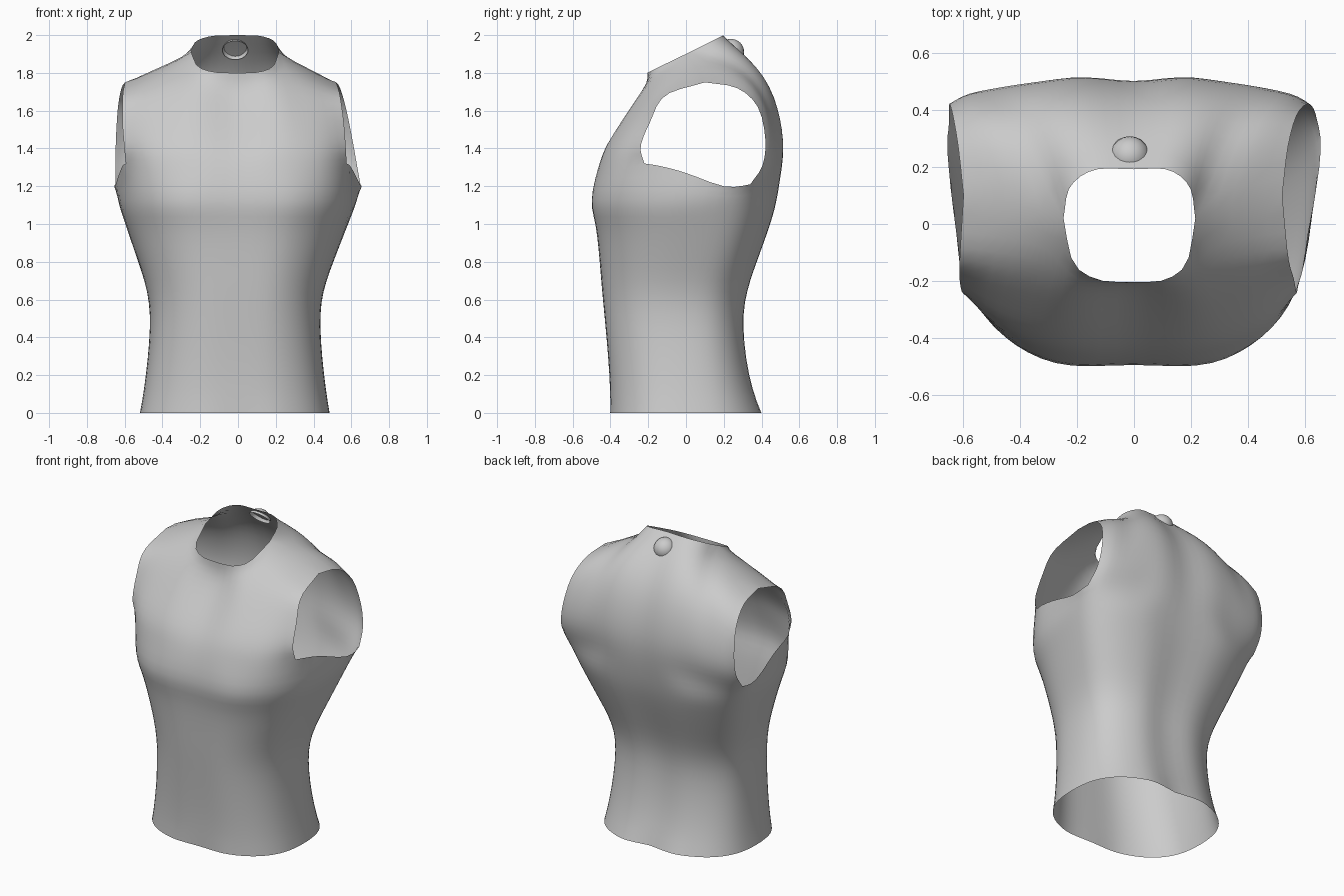
import bpy, bmesh, math
from mathutils import Vector

if "Cube" in bpy.data.objects:
    bpy.data.objects.remove(bpy.data.objects["Cube"])

skin = bpy.data.materials.new("plain grey")
skin.diffuse_color = (0.6, 0.6, 0.6, 1)
skin.use_nodes = True
skin.node_tree.nodes["Principled BSDF"].inputs["Base Color"].default_value = skin.diffuse_color


def smooth_curve(keys, n):
    """Catmull-Rom curve through the keys, sampled at n + 1 points."""
    k = [Vector(p) for p in keys]
    k = [2 * k[0] - k[1]] + k + [2 * k[-1] - k[-2]]
    out = []
    for i in range(n + 1):
        f = i / n * (len(keys) - 1)
        j = min(int(f), len(keys) - 2)
        t = f - j
        a, b, c, d = k[j:j + 4]
        out.append(0.5 * (2 * b + (c - a) * t + (2 * a - 5 * b + 4 * c - d) * t * t
                          + (3 * b - a - 3 * c + d) * t ** 3))
    return out


def coons(bottom, top, left, right, power):
    """Grid of points filling four boundary curves; power keeps the bottom shape higher up."""
    nu, nv = len(bottom) - 1, len(left) - 1
    rows = []
    for j in range(nv + 1):
        v = (j / nv) ** power
        row = []
        for i in range(nu + 1):
            u = i / nu
            corners = ((1 - u) * (1 - v) * bottom[0] + u * (1 - v) * bottom[-1]
                       + (1 - u) * v * top[0] + u * v * top[-1])
            row.append((1 - v) * bottom[i] + v * top[i]
                       + (1 - u) * left[j] + u * right[j] - corners)
        rows.append(row)
    return rows


def left_scale(z):
    """The left half is slightly wider than the right."""
    if z < 0.6:
        return 1.07
    if z < 1.2:
        return 1.07 - 0.07 * (z - 0.6) / 0.6
    return 1 + 0.15 * min(1, (z - 1.2) / 0.55)


def add_grid(bm, rows):
    for side in (1, -1):
        grid = [[bm.verts.new((p.x if side > 0 else -p.x * left_scale(p.z), p.y, p.z))
                 for p in row] for row in rows]
        for r0, r1 in zip(grid, grid[1:]):
            for i in range(len(r0) - 1):
                f = [r0[i], r0[i + 1], r1[i + 1], r1[i]]
                bm.faces.new(f if side > 0 else f[::-1])


SEG = 3   # samples per key segment

# waist to chest: height, half width, front y, back y, y of widest point, squareness, front groove
sections = [(0, .485, -.41, .41, 0, 2.5, .012), (.2, .457, -.415, .345, 0, 2.5, .012),
            (.46, .435, -.437, .313, 0, 2.5, .012), (.64, .45, -.455, .333, .03, 2.5, .012),
            (.82, .515, -.472, .395, .09, 2.55, .015), (1.0, .585, -.495, .46, .14, 2.6, .022),
            (1.12, .632, -.53, .492, .17, 2.7, .035)]
rings = []
for z, a, yf, yb, cy, n, groove in sections:
    ring = []
    for k in range(13):
        t = math.radians(15 * k)
        s, c = math.sin(t), -math.cos(t)
        x = a * max(s, 0) ** (2 / n) if 0 < k < 12 else 0
        y = cy + abs(c) ** (2 / n) * ((yf if c < 0 else yb) - cy)
        y += groove if k == 0 else -0.03 if k == 12 else 0
        ring.append((x, y, z))
    rings.append(ring)

# armpit ring, whose side keys 4 to 7 form the lower edge of the armhole
armpit = [(0, -.455, 1.30), (.17, -.47, 1.30), (.34, -.435, 1.30), (.48, -.36, 1.31),
          (.575, -.22, 1.32), (.61, -.03, 1.28), (.65, .2, 1.20), (.648, .34, 1.21),
          (.59, .41, 1.23), (.46, .45, 1.24), (.32, .475, 1.25), (.17, .505, 1.25),
          (0, .487, 1.25)]
rings.append(armpit)

bm = bmesh.new()
columns = [smooth_curve([r[k] for r in rings], SEG * (len(rings) - 1)) for k in range(13)]
lower = [smooth_curve([c[j] for c in columns], SEG * 12) for j in range(len(columns[0]))]
add_grid(bm, lower)
edge = lower[-1]

# shoulder line and neck edge
shoulder = smooth_curve([(.215, .02, 1.91), (.35, .06, 1.835), (.52, .1, 1.75)], 5)
neck_front = smooth_curve([(0, -.205, 1.80), (.11, -.195, 1.805), (.185, -.135, 1.835),
                           (.215, .02, 1.91)], 7)
neck_back = smooth_curve([(.215, .02, 1.91), (.195, .13, 1.965), (.12, .19, 1.995),
                          (0, .192, 2.0)], 10)

# upper chest
centre = smooth_curve([(0, -.455, 1.30), (0, -.40, 1.41), (0, -.305, 1.54),
                       (0, -.20, 1.69), (0, -.205, 1.80)], 14)
arm = smooth_curve([(.575, -.22, 1.32), (.57, -.24, 1.41), (.56, -.19, 1.54),
                    (.54, -.11, 1.68), (.52, .1, 1.75)], 14)
add_grid(bm, coons(edge[:4 * SEG + 1], neck_front + shoulder[1:], centre, arm, 1.3))

# upper back, slightly fuller behind the shoulder
arm = smooth_curve([(.648, .34, 1.21), (.63, .405, 1.31), (.605, .42, 1.45),
                    (.57, .38, 1.62), (.54, .27, 1.72), (.52, .1, 1.75)], 15)
centre = smooth_curve([(0, .487, 1.25), (0, .495, 1.40), (0, .472, 1.56),
                       (0, .42, 1.71), (0, .33, 1.85), (0, .192, 2.0)], 15)
rows = coons(edge[7 * SEG:], shoulder[::-1] + neck_back[1:], arm, centre, 1.8)
for j, row in enumerate(rows):
    for i, p in enumerate(row):
        u, v = i / (len(row) - 1), j / (len(rows) - 1)
        p += Vector((0, .01, .03)) * math.sin(math.pi * u ** .5) * math.sin(math.pi * v * v)
add_grid(bm, rows)

# weld the patches and relax the inner points
bmesh.ops.remove_doubles(bm, verts=bm.verts, dist=0.0005)
inner = [v for v in bm.verts if not v.is_boundary]
for _ in range(6):
    bmesh.ops.smooth_vert(bm, verts=inner, factor=0.5,
                          use_axis_x=True, use_axis_y=True, use_axis_z=True)
mesh = bpy.data.meshes.new("torso")
bm.to_mesh(mesh)
bm.free()
torso = bpy.data.objects.new("torso", mesh)
bpy.context.collection.objects.link(torso)

# open dome on the nape
bm = bmesh.new()
bmesh.ops.create_uvsphere(bm, u_segments=20, v_segments=12, radius=.07)
bmesh.ops.bisect_plane(bm, geom=bm.verts[:] + bm.edges[:] + bm.faces[:],
                       plane_co=(0, .01, .01), plane_no=(0, .73, .68), clear_inner=True)
bmesh.ops.translate(bm, verts=bm.verts, vec=(-.015, .238, 1.91))
mesh = bpy.data.meshes.new("nape_dome")
bm.to_mesh(mesh)
bm.free()
dome = bpy.data.objects.new("nape_dome", mesh)
bpy.context.collection.objects.link(dome)

for ob in (torso, dome):
    ob.data.materials.append(skin)
    bpy.ops.object.select_all(action='DESELECT')
    ob.select_set(True)
    bpy.context.view_layer.objects.active = ob
    bpy.ops.object.shade_smooth_by_angle(angle=math.radians(60))
